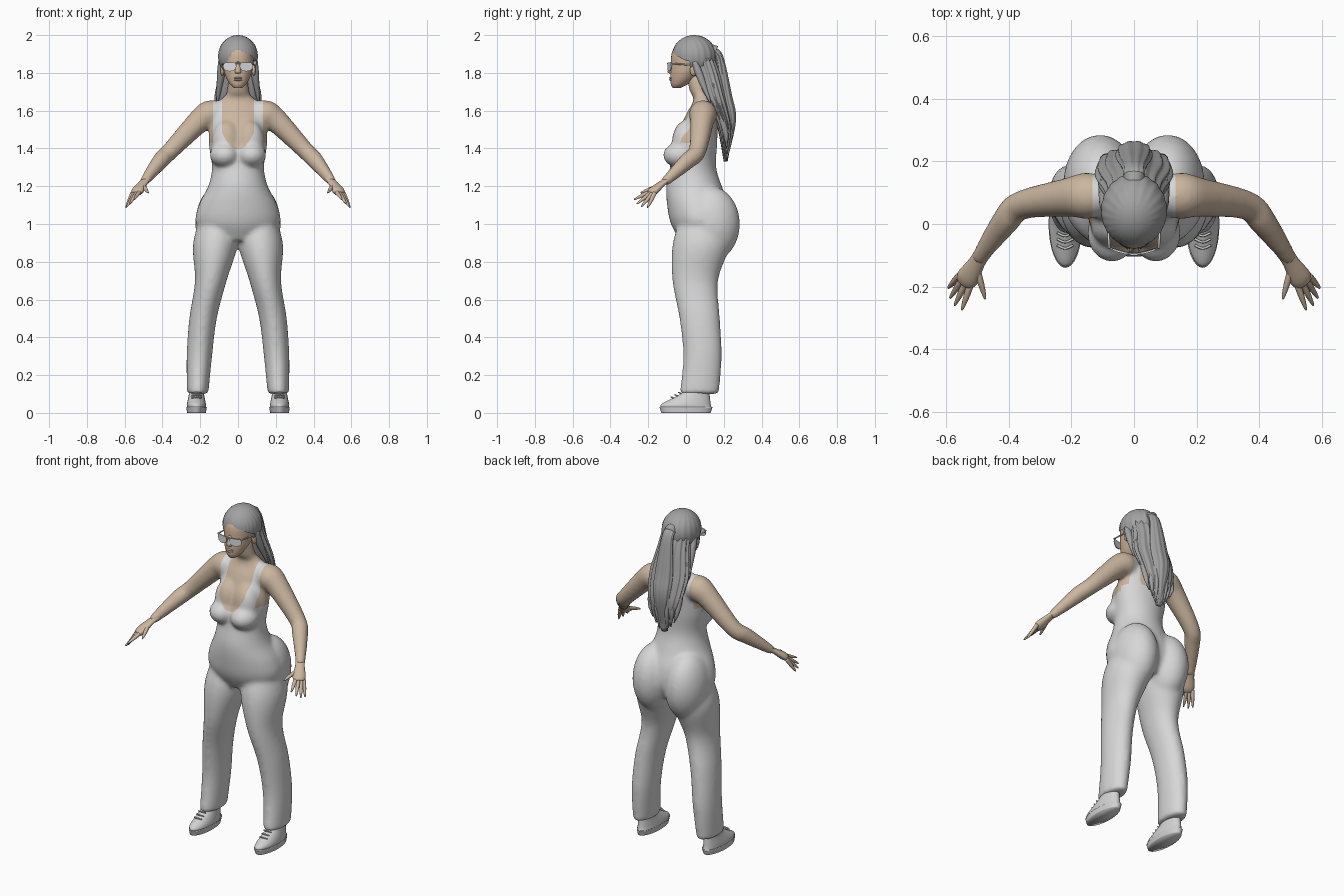
import bpy, bmesh, math
from mathutils import Vector

old = bpy.data.objects.get("Cube")
if old:
    bpy.data.objects.remove(old)


def material(name, red, green, blue):
    mat = bpy.data.materials.new(name)
    mat.use_nodes = True
    color = (red, green, blue, 1)
    mat.diffuse_color = color
    mat.node_tree.nodes["Principled BSDF"].inputs["Base Color"].default_value = color
    return mat


SKIN = material("skin", .6, .47, .35)
FACE = material("face skin", .62, .45, .32)
CLOTH = material("light grey cloth", .68, .68, .68)
HAIR = material("grey hair", .36, .36, .36)
SHOE = material("shoe grey", .64, .64, .64)
LENS = material("pale lens", .7, .72, .74)
LIPS = material("pale lips", .58, .54, .52)
SIDES = {"left": 1, "right": -1}


def finish(name, bm, mat, smooth=True):
    bmesh.ops.recalc_face_normals(bm, faces=bm.faces)
    mesh = bpy.data.meshes.new(name)
    bm.to_mesh(mesh)
    bm.free()
    mesh.materials.append(mat)
    if smooth:
        mesh.shade_smooth()
    obj = bpy.data.objects.new(name, mesh)
    bpy.context.collection.objects.link(obj)
    return obj


def spline(keys, steps=5):
    """Smooth interpolation between keys of any size."""
    keys = [Vector(key) for key in keys]
    keys = [keys[0], *keys, keys[-1]]
    result = []
    for before, start, end, after in zip(keys, keys[1:], keys[2:], keys[3:]):
        for step in range(steps):
            t = step / steps
            slope_in, slope_out = (end - before) / 2, (after - start) / 2
            ease = t * t * (3 - 2 * t)
            result.append(start.lerp(end, ease) + slope_in * (t * (1 - t) ** 2) - slope_out * (t * t * (1 - t)))
    return result + [keys[-1]]


def sweep(name, keys, mat, level, sides=32, flutes=0):
    """Skin ellipses (x, y, z, radius, radius), level or turned along the path."""
    rings = spline(keys)
    bm = bmesh.new()
    loops = []
    for i, ring in enumerate(rings):
        center = Vector(ring[:3])
        across, along = Vector((1, 0, 0)), Vector((0, 1, 0))
        if not level:
            following, previous = rings[min(i + 1, len(rings) - 1)], rings[max(i - 1, 0)]
            tangent = Vector((following - previous)[:3]).normalized()
            helper = Vector((0, 0, 1)) if abs(tangent.z) < .95 else Vector((0, 1, 0))
            across = tangent.cross(helper).normalized()
            along = tangent.cross(across)
        loop = []
        for j in range(sides):
            angle = math.tau * j / sides
            groove = 1 + .05 * math.cos(angle * flutes) if flutes else 1
            offset = across * math.cos(angle) * ring[3] + along * math.sin(angle) * ring[4]
            loop.append(bm.verts.new(center + offset * groove))
        loops.append(loop)
    for lower, upper in zip(loops, loops[1:]):
        for j in range(sides):
            bm.faces.new((lower[j - 1], lower[j], upper[j], upper[j - 1]))
    bm.faces.new(loops[0])
    bm.faces.new(loops[-1])
    return finish(name, bm, mat)


def column(name, keys, mat, side=1, **options):
    """Level rings given as (height, front, back, outer) with an optional inner edge."""
    rings = []
    for height, front, back, outer, *rest in keys:
        inner = rest[0] if rest else -outer
        rings.append((side * (outer + inner) / 2, (front + back) / 2, height, (outer - inner) / 2, (back - front) / 2))
    return sweep(name, rings, mat, True, **options)


def tube(name, keys, mat, side=1, flat=1, **options):
    """Round or flattened tube through (x, y, z, radius)."""
    rings = [(side * x, y, z, radius, radius * flat) for x, y, z, radius in keys]
    return sweep(name, rings, mat, False, **options)


def blob(name, center, radii, mat, sides=32):
    bm = bmesh.new()
    bmesh.ops.create_uvsphere(bm, u_segments=sides, v_segments=sides // 2, radius=1)
    bmesh.ops.scale(bm, vec=radii, verts=bm.verts)
    bmesh.ops.translate(bm, vec=center, verts=bm.verts)
    return finish(name, bm, mat)


def cut_along(bm, rule):
    """Split faces cleanly where the rule changes sign."""
    crossings = []
    for edge in list(bm.edges):
        start, end = (rule(vert.co) for vert in edge.verts)
        if start * end < 0:
            fraction = min(max(start / (start - end), .02), .98)
            crossings.append(bmesh.utils.edge_split(edge, edge.verts[0], fraction)[1])
    bmesh.ops.connect_verts(bm, verts=crossings)


# Body masses: torso, legs, arms, chest and seat
parts = [column("torso", [
    (.91, -.03, .2, .14), (1, -.08, .24, .222), (1.1, -.1, .23, .208), (1.2, -.105, .19, .158), (1.3, -.085, .16, .138),
    (1.43, -.06, .165, .155), (1.58, 0, .17, .145), (1.63, .03, .15, .125),
    (1.67, .04, .14, .08), (1.7, .02, .12, .06), (1.79, 0, .1, .05)], SKIN, sides=48)]
for label, side in SIDES.items():
    parts += [
        column("leg", [(.1, -.035, .175, .27, .157), (.3, -.015, .19, .272, .137), (.5, -.035, .18, .258, .112),
                       (.7, -.072, .17, .228, .06), (.9, -.07, .23, .238, 0), (1.08, -.01, .18, .18, .02)], CLOTH, side),
        tube("arm", [(.09, .09, 1.59, .06), (.15, .09, 1.58, .075), (.21, .085, 1.54, .063), (.36, .06, 1.385, .047),
                     (.41, .01, 1.335, .045), (.5, -.115, 1.22, .026)], SKIN, side),
        blob("seat", (side * .108, .13, 1), (.118, .156, .2), CLOTH),
        blob("chest", (side * .07, -.03, 1.365), (.08, .092, .068), CLOTH),
        blob("upper_chest", (side * .06, 0, 1.43), (.08, .075, .12), CLOTH)]

# Fuse the masses into one soft surface
masses = bmesh.new()
for part in parts:
    masses.from_mesh(part.data)
    bpy.data.objects.remove(part)
body = finish("body_and_overalls", masses, SKIN)
fuse = body.modifiers.new("fuse", "REMESH")
fuse.mode = "VOXEL"
fuse.voxel_size = .009
soften = body.modifiers.new("soften", "SMOOTH")
soften.factor = .5
soften.iterations = 22
fused = bpy.data.meshes.new_from_object(body.evaluated_get(bpy.context.evaluated_depsgraph_get()))
body.modifiers.clear()
body.data = fused
fused.materials.clear()
fused.materials.append(SKIN)
fused.materials.append(CLOTH)


def overalls(point):
    """Positive where cloth covers the body: scoop front, straps, low back."""
    x, z = abs(point.x), point.z
    rise = z - 1.395
    scoop = .085 * math.sqrt(min(rise / .09, 1)) if rise > 0 else rise
    strap = min(x - scoop, max(.132 - x, 1.43 - z))
    cover = max(1.46 - z, strap) if point.y > .07 else strap
    return min(cover, .19 + max(0, 1.3 - z) / 2 - x)


bm = bmesh.new()
bm.from_mesh(fused)
cut_along(bm, overalls)
for face in bm.faces:
    face.material_index = int(overalls(face.calc_center_median()) > 0)
    face.smooth = True
bm.to_mesh(fused)
bm.free()

# Hands: flattened palm, four fanned fingers and a thumb
first_root, last_root = Vector((.52, -.187, 1.172)), Vector((.558, -.165, 1.165))
first_tip, last_tip = Vector((.55, -.275, 1.13)), Vector((.594, -.205, 1.085))
fan = Vector((.01, -.01, -.01))
for label, side in SIDES.items():
    tube(label + "_palm", [(.475, -.08, 1.25, .028), (.5, -.12, 1.22, .026), (.53, -.17, 1.178, .036),
                           (.543, -.188, 1.162, .028)], SKIN, side, flat=.6, sides=20)
    digits = {"thumb": (Vector((.5, -.15, 1.2)), Vector((.475, -.24, 1.165)))}
    for i, finger in enumerate(("index", "middle", "ring", "little")):
        tip = first_tip.lerp(last_tip, i / 3) + fan * math.sin(math.pi * i / 3)
        digits[finger + "_finger"] = (first_root.lerp(last_root, i / 3), tip)
    for finger, (root, tip) in digits.items():
        keys = [(*root.lerp(tip, t), .011 * math.sqrt(1.05 - t * t)) for t in (0, .5, .9, 1)]
        tube(label + "_" + finger, keys, SKIN, side, sides=12)

    # Shoes with a flat sole and laces
    column(label + "_sole", [(0, -.13, .13, .27, .17), (.03, -.14, .14, .273, .165)], SHOE, side)
    column(label + "_shoe", [(.03, -.135, .135, .27, .168), (.05, -.125, .13, .27, .17), (.1, -.03, .125, .26, .18),
                             (.14, .01, .125, .26, .18)], SHOE, side)
    for i in range(3):
        y, z = .02 * i - .068, .012 * i + .079
        tube(label + "_lace", [(.195, y, z, .004), (.22, y - .01, z + .005, .004), (.245, y, z, .004)],
             SHOE, side, sides=8)

# Head and face
column("head", [(1.72, -.07, -.03, .02), (1.74, -.08, .01, .043), (1.78, -.083, .06, .065), (1.83, -.08, .1, .078),
                (1.92, -.07, .12, .078), (1.98, 0, .07, .02)], FACE)
column("nose", [(1.797, -.085, -.07, .012), (1.807, -.098, -.07, .016), (1.86, -.08, -.07, .007)], FACE)
blob("chin", (0, -.055, 1.738), (.024, .02, .016), FACE)
for name, height in {"upper_lip": 1.773, "lower_lip": 1.763}.items():
    blob(name, (0, -.078, height), (.022, .011, .006), LIPS)
for label, side in SIDES.items():
    blob(label + "_ear", (side * .083, .04, 1.815), (.011, .02, .03), FACE)
    # Sunglass lens with a straight brow, curved back to the temple
    bm = bmesh.new()
    outline = []
    for j in range(16):
        angle = math.tau * j / 16
        x = .044 + .036 * math.cos(angle)
        outline.append(bm.verts.new((side * x, 3 * x * x - .098, 1.835 + .027 * min(math.sin(angle), .7))))
    front = bm.faces.new(outline)
    rim = bmesh.ops.extrude_face_region(bm, geom=[front])["geom"]
    bmesh.ops.translate(bm, vec=(0, .006, 0), verts=[item for item in rim if isinstance(item, bmesh.types.BMVert)])
    finish(label + "_lens", bm, LENS, smooth=False)
    tube(label + "_temple", [(.079, -.078, 1.85, .004), (.086, .045, 1.84, .004)], LENS, side, sides=8)
tube("glasses_bridge", [(-.013, -.097, 1.85, .004), (.013, -.097, 1.85, .004)], LENS, sides=8)


# Hair cap with combed grooves and a swept, off-centre hairline
def hairline(point):
    return max(point.z - 1.905 + 8 * (point.x - .025) ** 2, point.y - .02)


cap = blob("hair_cap", (0, .043, 1.888), (.105, .117, .112), HAIR, sides=96)
bm = bmesh.new()
bm.from_mesh(cap.data)
for vert in bm.verts:
    groove = 1 + .01 * math.cos(24 * math.atan2(vert.co.y, vert.co.x))
    vert.co.x *= groove
    vert.co.y *= groove
cut_along(bm, hairline)
bare = [face for face in bm.faces if hairline(face.calc_center_median()) < 0]
bmesh.ops.delete(bm, geom=bare, context="FACES")
bm.to_mesh(cap.data)
bm.free()

# Long hair down the back, high ponytail and loose locks
column("back_hair", [(1.88, .03, .15, .085), (1.8, .05, .18, .095), (1.68, .09, .21, .118), (1.6, .13, .23, .115),
                     (1.5, .17, .245, .095), (1.33, .2, .22, .015)], HAIR, sides=96, flutes=16)
tube("ponytail", [(0, .11, 1.92, .025), (0, .15, 1.915, .033), (0, .18, 1.87, .036), (0, .21, 1.68, .055),
                  (0, .235, 1.55, .05), (0, .22, 1.36, .006)], HAIR, flat=.6, sides=64, flutes=10)
tube("hair_tie", [(0, .125, 1.925, .03), (0, .155, 1.91, .034)], HAIR)
for label, side in SIDES.items():
    for i in range(3):
        x, back = .035 + .03 * i, .23 - .012 * i
        tube(label + "_loose_lock", [(x, back - .07, 1.74, .012), (x, back, 1.5, .015),
                                     (x * .75, .215, 1.34 + .03 * i, .003)], HAIR, side, sides=12)
    tube(label + "_side_lock", [(.09, .045, 1.86, .015), (.092, .075, 1.78, .02), (.11, .13, 1.64, .004)],
         HAIR, side, sides=16)
